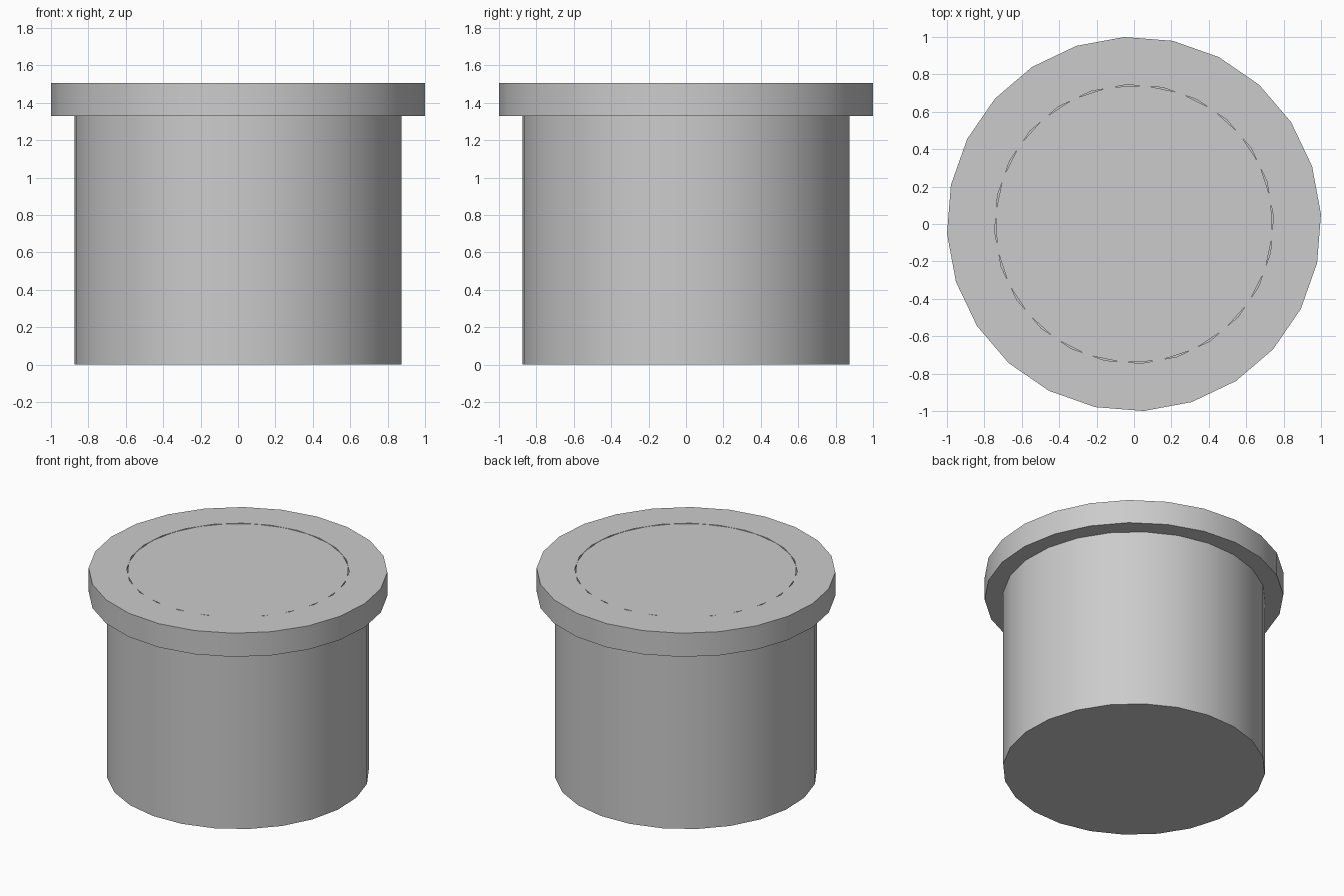
import bpy
import bmesh
import math

if "Cube" in bpy.data.objects:
    bpy.data.objects.remove(bpy.data.objects["Cube"], do_unlink=True)

SIDES = 24

# Single grey material
grey = bpy.data.materials.new("plain grey")
grey.use_nodes = True
grey.diffuse_color = (0.6, 0.6, 0.6, 1)
grey.node_tree.nodes["Principled BSDF"].inputs["Base Color"].default_value = (0.6, 0.6, 0.6, 1)


def turned(name, profile, offset, closed=False):
    """Sweep (radius, z) points around z; open profiles get end caps."""
    bm = bmesh.new()
    rings = []
    for r, z in profile:
        angles = [math.radians(offset + 360 * i / SIDES) for i in range(SIDES)]
        rings.append([bm.verts.new((r * math.cos(a), r * math.sin(a), z)) for a in angles])
    pairs = list(zip(rings, rings[1:]))
    if closed:
        pairs.append((rings[-1], rings[0]))
    else:
        bm.faces.new(rings[0][::-1])
        bm.faces.new(rings[-1])
    for low, high in pairs:
        for i in range(SIDES):
            j = (i + 1) % SIDES
            bm.faces.new((low[i], low[j], high[j], high[i]))
    bmesh.ops.recalc_face_normals(bm, faces=bm.faces)
    mesh = bpy.data.meshes.new(name)
    bm.to_mesh(mesh)
    bm.free()
    mesh.materials.append(grey)
    obj = bpy.data.objects.new(name, mesh)
    bpy.context.collection.objects.link(obj)
    bpy.ops.object.select_all(action='DESELECT')
    obj.select_set(True)
    bpy.context.view_layer.objects.active = obj
    bpy.ops.object.shade_smooth_by_angle(angle=math.radians(30))
    return obj


# Straight-sided body
turned("pot_body", [(0.879, 0), (0.879, 1.33)], 9.5)

# Overhanging rim with an open centre
turned("pot_rim", [(0.746, 1.33), (1.001, 1.33), (1.001, 1.505), (0.746, 1.505)],
       3, closed=True)

# Nearly flush filling, turned against the rim to leave thin slits at its corners
turned("pot_filling", [(0.743, 1.33), (0.743, 1.503)], 10.5)
